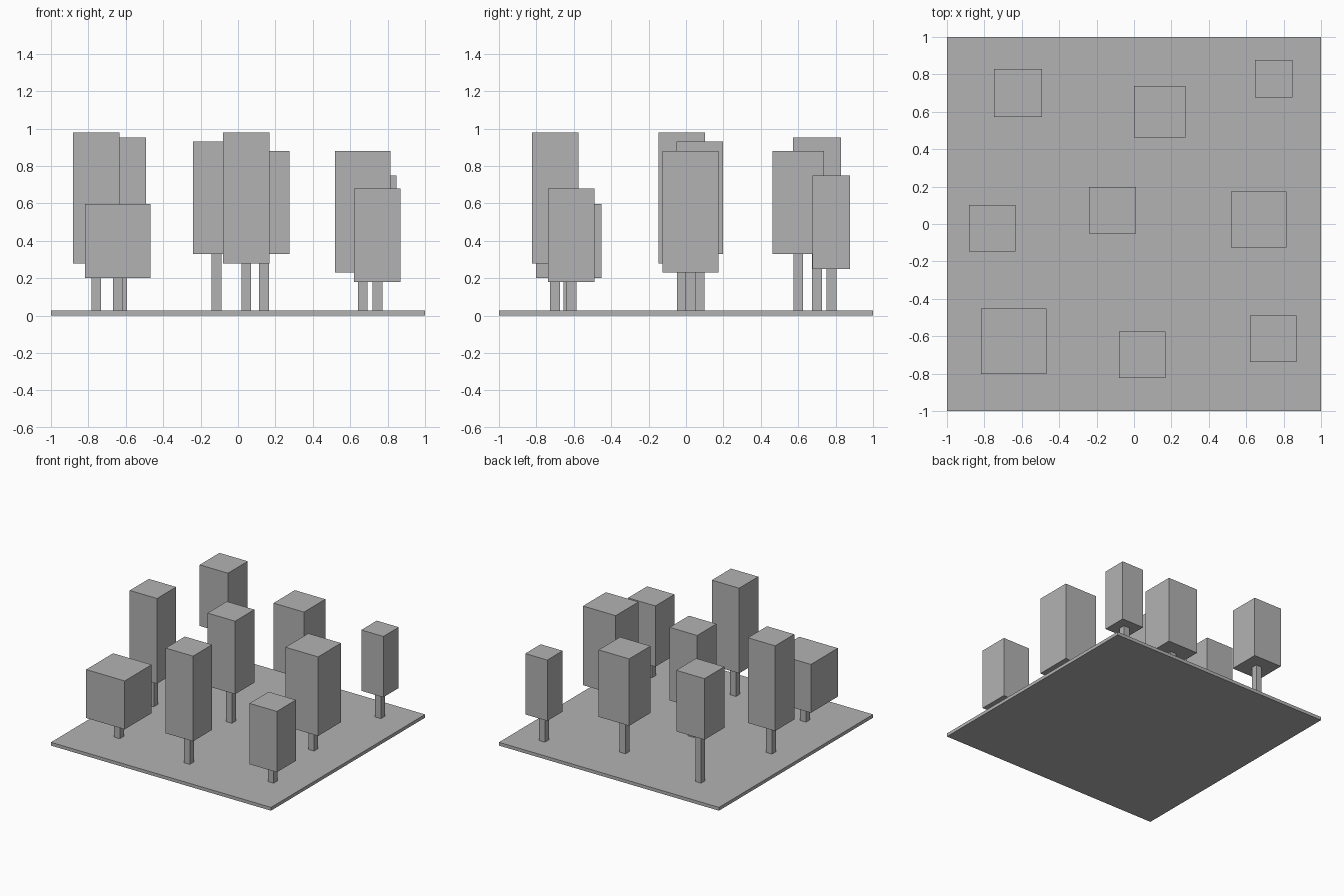
import bpy
import bmesh
from mathutils import Matrix, Vector

cube = bpy.data.objects.get("Cube")
if cube:
    bpy.data.objects.remove(cube, do_unlink=True)

grey = bpy.data.materials.new("plain grey")
grey.use_nodes = True
grey.diffuse_color = (0.45, 0.45, 0.45, 1)
grey.node_tree.nodes["Principled BSDF"].inputs["Base Color"].default_value = grey.diffuse_color


def box(name, x, y, width, bottom, top):
    """Square upright block centred on x, y."""
    bm = bmesh.new()
    place = Matrix.Translation((0, 0, (bottom + top) / 2))
    size = Matrix.Diagonal(Vector((width, width, top - bottom, 1)))
    bmesh.ops.create_cube(bm, size=1, matrix=place @ size)
    mesh = bpy.data.meshes.new(name)
    bm.to_mesh(mesh)
    bm.free()
    mesh.materials.append(grey)
    obj = bpy.data.objects.new(name, mesh)
    obj.location = (x, y, 0)
    bpy.context.collection.objects.link(obj)
    return obj


GROUND = 0.027
TRUNK = 0.053

# Ground slab
box("ground_slab", 0, 0, 2, 0, GROUND)

# Trees: name, x, y, crown width, crown bottom, crown top
trees = [
    ("back_right", -0.62, 0.70, 0.257, 0.45, 0.952),
    ("back_middle", 0.138, 0.60, 0.277, 0.33, 0.88),
    ("back_left", 0.747, 0.777, 0.2, 0.25, 0.75),
    ("middle_right", -0.758, -0.022, 0.248, 0.28, 0.98),
    ("centre", -0.115, 0.073, 0.25, 0.33, 0.93),
    ("middle_left", 0.667, 0.024, 0.297, 0.23, 0.88),
    ("front_right", -0.643, -0.628, 0.35, 0.2, 0.598),
    ("front_middle", 0.044, -0.70, 0.248, 0.28, 0.98),
    ("front_left", 0.745, -0.613, 0.248, 0.18, 0.68),
]
for name, x, y, width, bottom, top in trees:
    box(name + "_trunk", x, y, TRUNK, GROUND, bottom)
    box(name + "_crown", x, y, width, bottom, top)
